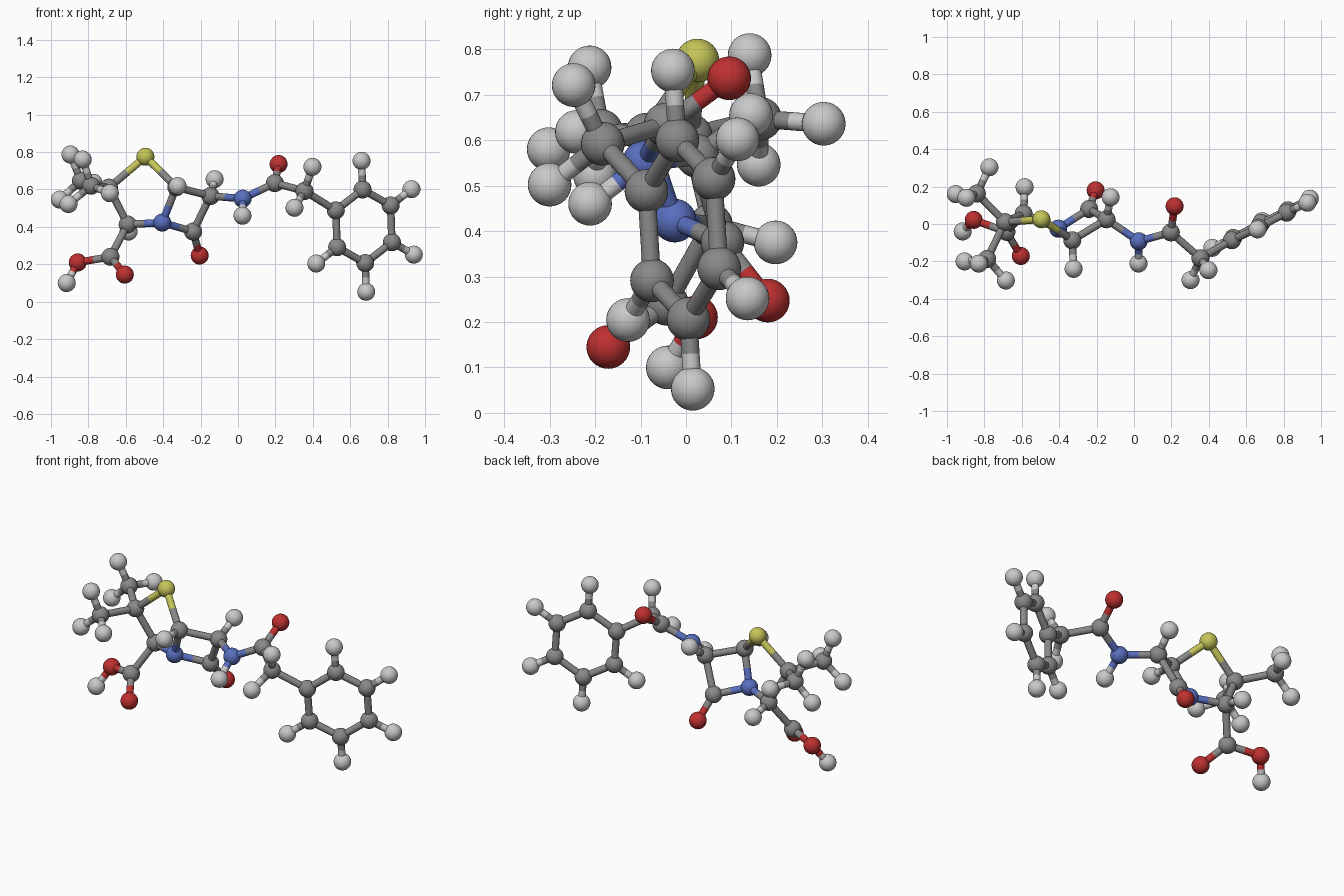
import bpy
import math
from mathutils import Vector

if "Cube" in bpy.data.objects:
    bpy.data.objects.remove(bpy.data.objects["Cube"], do_unlink=True)

ATOM_RADIUS = 0.048
STICK_RADIUS = 0.02


def make_material(name, color):
    mat = bpy.data.materials.new(name)
    mat.use_nodes = True
    mat.diffuse_color = (*color, 1)
    shader = next(n for n in mat.node_tree.nodes if n.type == "BSDF_PRINCIPLED")
    shader.inputs["Base Color"].default_value = (*color, 1)
    shader.inputs["Roughness"].default_value = 0.6
    return mat


MATERIALS = {
    "carbon": make_material("mid_grey", (0.25, 0.25, 0.25)),
    "hydrogen": make_material("light_grey", (0.58, 0.58, 0.58)),
    "oxygen": make_material("red", (0.52, 0.03, 0.03)),
    "nitrogen": make_material("blue", (0.1, 0.16, 0.53)),
    "sulfur": make_material("yellow", (0.56, 0.56, 0.1)),
}

atoms = {}   # name -> (element, position)
bonds = []   # pairs of names


def atom(name, element, position, parent=None):
    atoms[name] = (element, Vector(position))
    if parent:
        bonds.append((parent, name))


def hydrogens(parent, *positions):
    for i, position in enumerate(positions):
        atom(f"{parent}_hydrogen_{i}", "hydrogen", position, parent)


# Five-sided ring with the sulfur
atom("sulfur", "sulfur", (-.495, .025, .775))
atom("branch_carbon", "carbon", (-.69, .01, .61), "sulfur")
atom("acid_arm_carbon", "carbon", (-.59, .055, .413), "branch_carbon")
atom("ring_nitrogen", "nitrogen", (-.405, -.025, .423), "acid_arm_carbon")
atom("shared_carbon", "carbon", (-.33, -.087, .612), "ring_nitrogen")
bonds.append(("shared_carbon", "sulfur"))
hydrogens("acid_arm_carbon", (-.585, .197, .375))
hydrogens("shared_carbon", (-.323, -.24, .618))

# Four-sided ring
atom("corner_carbon", "carbon", (-.147, .025, .565), "shared_carbon")
atom("lactam_carbon", "carbon", (-.24, .08, .375), "corner_carbon")
bonds.append(("lactam_carbon", "ring_nitrogen"))
atom("lactam_oxygen", "oxygen", (-.205, .18, .247), "lactam_carbon")
hydrogens("corner_carbon", (-.125, .143, .655))

# Two methyl arms
atom("back_methyl", "carbon", (-.84, .163, .647), "branch_carbon")
hydrogens("back_methyl", (-.773, .303, .636), (-.896, .14, .787), (-.953, .16, .546))
atom("front_methyl", "carbon", (-.785, -.187, .62), "branch_carbon")
hydrogens("front_methyl", (-.685, -.302, .58), (-.83, -.212, .76), (-.906, -.2, .522))

# Acid arm
atom("acid_carbon", "carbon", (-.682, -.042, .24), "acid_arm_carbon")
atom("acid_oxygen", "oxygen", (-.605, -.171, .145), "acid_carbon")
atom("hydroxyl", "oxygen", (-.857, .022, .21), "acid_carbon")
hydrogens("hydroxyl", (-.916, -.04, .1))

# Linking chain
atom("chain_nitrogen", "nitrogen", (.025, -.092, .551), "corner_carbon")
hydrogens("chain_nitrogen", (.024, -.211, .46))
atom("chain_carbon", "carbon", (.197, -.045, .634), "chain_nitrogen")
atom("chain_oxygen", "oxygen", (.217, .095, .736), "chain_carbon")
atom("link_carbon", "carbon", (.355, -.183, .592), "chain_carbon")
hydrogens("link_carbon", (.398, -.247, .721), (.302, -.3, .502))

# Flat hexagonal ring, with a hydrogen on each free corner
center = Vector((.673, -.007, .403))
toward_chain = Vector((-.15, -.08, .085))
upward = Vector((.0785, .032, .178))
for i in range(6):
    angle = i * math.tau / 6
    spoke = toward_chain * math.cos(angle) + upward * math.sin(angle)
    name = f"hexagon_carbon_{i}"
    atom(name, "carbon", center + spoke)
    bonds.append((name, f"hexagon_carbon_{(i + 1) % 6}"))
    if i:
        hydrogens(name, center + spoke * 1.78)
bonds.append(("link_carbon", "hexagon_carbon_0"))


def smooth(obj):
    for poly in obj.data.polygons:
        poly.use_smooth = True


# One sphere mesh per element, shared by all its atoms
spheres = {}
for name, (element, position) in atoms.items():
    if element in spheres:
        obj = bpy.data.objects.new(name, spheres[element])
        bpy.context.collection.objects.link(obj)
        obj.location = position
    else:
        bpy.ops.mesh.primitive_uv_sphere_add(
            segments=32, ring_count=16, radius=ATOM_RADIUS, location=position)
        obj = bpy.context.object
        obj.data.materials.append(MATERIALS[element])
        smooth(obj)
        spheres[element] = obj.data
    obj.name = name


def half_stick(name, start, end, material):
    axis = end - start
    bpy.ops.mesh.primitive_cylinder_add(
        vertices=20, radius=STICK_RADIUS, depth=axis.length,
        end_fill_type="NOTHING", location=(start + end) / 2,
        rotation=axis.to_track_quat("Z", "Y").to_euler())
    obj = bpy.context.object
    obj.name = name
    obj.data.materials.append(material)
    smooth(obj)


# Sticks: each half takes the colour of the atom it touches
for first, second in bonds:
    (element_a, a), (element_b, b) = atoms[first], atoms[second]
    if element_a == element_b:
        half_stick(f"stick_{first}", a, b, MATERIALS[element_a])
    else:
        middle = (a + b) / 2
        half_stick(f"stick_{first}", a, middle, MATERIALS[element_a])
        half_stick(f"stick_{second}", b, middle, MATERIALS[element_b])
